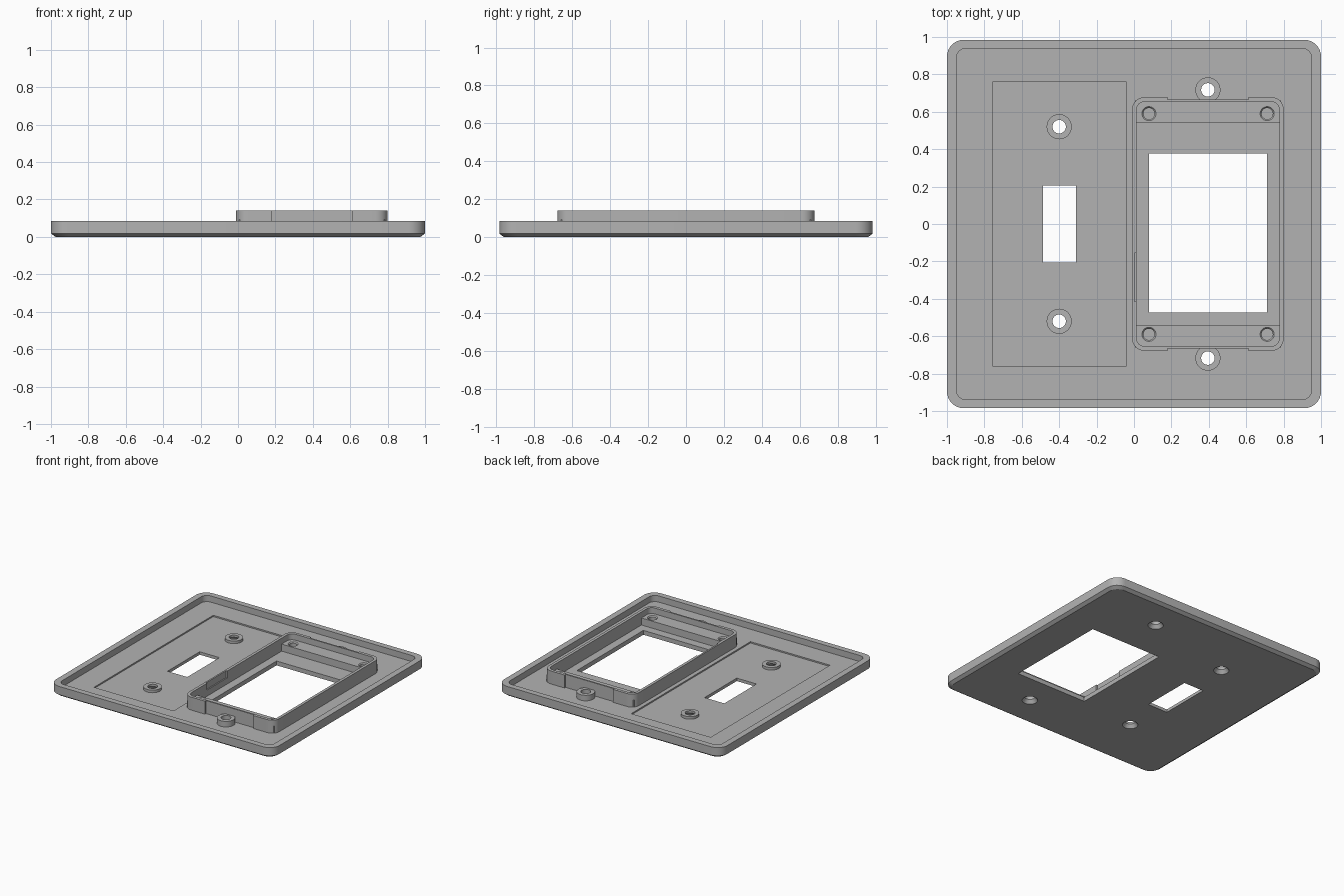
import bpy, bmesh
from math import cos, sin, pi

cube = bpy.data.objects.get("Cube")
if cube:
    bpy.data.objects.remove(cube, do_unlink=True)

GREY = (0.45, 0.45, 0.45, 1)
mat = bpy.data.materials.new("plain grey")
mat.use_nodes = True
mat.diffuse_color = GREY
mat.node_tree.nodes["Principled BSDF"].inputs["Base Color"].default_value = GREY


def rounded_rect(cx, cy, hx, hy, r, steps=8):
    """Outline of a rounded rectangle, counter-clockwise."""
    pts = []
    for k, (sx, sy) in enumerate([(1, 1), (-1, 1), (-1, -1), (1, -1)]):
        for i in range(steps + 1):
            a = (k + i / steps) * pi / 2
            pts.append((cx + sx * (hx - r) + r * cos(a),
                        cy + sy * (hy - r) + r * sin(a)))
    return pts


def circle(cx, cy, r, n=40):
    return [(cx + r * cos(2 * pi * i / n), cy + r * sin(2 * pi * i / n)) for i in range(n)]


def loft(name, layers, ring=False):
    """Skin a list of (outline, z); cap both ends, or join last to first."""
    bm = bmesh.new()
    loops = [[bm.verts.new((x, y, z)) for x, y in pts] for pts, z in layers]
    pairs = list(zip(loops, loops[1:]))
    if ring:
        pairs.append((loops[-1], loops[0]))
    else:
        bm.faces.new(loops[0])
        bm.faces.new(loops[-1])
    for a, b in pairs:
        for i in range(len(a)):
            j = (i + 1) % len(a)
            bm.faces.new((a[i], a[j], b[j], b[i]))
    bmesh.ops.recalc_face_normals(bm, faces=bm.faces)
    mesh = bpy.data.meshes.new(name)
    bm.to_mesh(mesh)
    bm.free()
    mesh.materials.append(mat)
    ob = bpy.data.objects.new(name, mesh)
    bpy.context.collection.objects.link(ob)
    return ob


def box(name, x0, x1, y0, y1, z0, z1):
    pts = [(x0, y0), (x1, y0), (x1, y1), (x0, y1)]
    return loft(name, [(pts, z0), (pts, z1)])


def cut(ob, cutters):
    """Subtract every cutter and bake the result."""
    for c in cutters:
        c.hide_render = True
        m = ob.modifiers.new("cut", 'BOOLEAN')
        m.operation, m.solver, m.object = 'DIFFERENCE', 'EXACT', c
    bpy.context.view_layer.update()
    deps = bpy.context.evaluated_depsgraph_get()
    baked = bpy.data.meshes.new_from_object(ob.evaluated_get(deps))
    ob.modifiers.clear()
    ob.data = baked


FLOOR, RIM, TOP = 0.035, 0.085, 0.14
FX, FHX, FHY = 0.395, 0.405, 0.678      # device frame centre and half sizes

# Wall plate: chamfered face, rounded rim, hollow back
plate = loft("wall_plate", [
    (rounded_rect(0, 0, 0.975, 0.96, 0.07), 0),
    (rounded_rect(0, 0, 1, 0.985, 0.09), 0.018),
    (rounded_rect(0, 0, 1, 0.985, 0.09), RIM),
    (rounded_rect(0, 0, 0.95, 0.938, 0.05), RIM),
    (rounded_rect(0, 0, 0.95, 0.938, 0.05), FLOOR)])

# Screw bosses and their countersunk holes
parts, screw_cutters = [plate], []
for side, cx, cy, top in [("switch", -0.4, 0.52, 0.045), ("device", FX, 0.717, 0.08)]:
    for end, s in [("back", 1), ("front", -1)]:
        boss = loft(f"{side}_boss_{end}", [(circle(cx, s * cy, 0.067), 0.015),
                                           (circle(cx, s * cy, 0.067), top)])
        hole = loft("screw_cutter", [(circle(cx, s * cy, 0.064), -0.01),
                                     (circle(cx, s * cy, 0.036), 0.028),
                                     (circle(cx, s * cy, 0.036), 0.2)])
        cut(boss, [hole])
        parts.append(boss)
        screw_cutters.append(hole)

# Plate openings and the shallow switch recess
openings = [box("recess_cutter", -0.755, -0.043, -0.762, 0.762, 0.024, 0.2),
            box("switch_cutter", -0.487, -0.31, -0.206, 0.206, -0.1, 0.2),
            box("window_cutter", 0.08, 0.712, -0.472, 0.378, -0.1, 0.2)]
cut(plate, openings + screw_cutters)

# Device frame with thinned end walls and a side slot
outer = rounded_rect(FX, 0, FHX, FHY, 0.065)
inner = rounded_rect(FX, 0, FHX - 0.023, FHY - 0.025, 0.042)
frame = loft("device_frame", [(outer, 0.02), (outer, TOP), (inner, TOP), (inner, 0.02)], ring=True)
frame_cutters = [box("slot_cutter", 0.003, 0.05, -0.415, -0.155, 0.085, 0.2)]
for s in (1, -1):
    ya, yb = sorted((s * (FHY - 0.013), s * (FHY + 0.05)))
    frame_cutters.append(box("notch_cutter", 0.178, 0.612, ya, yb, 0, 0.2))
cut(frame, frame_cutters)
parts.append(frame)

# Mounting ledges with blind screw pockets
ledge_cutters = []
for end, s in [("back", 1), ("front", -1)]:
    ya, yb = sorted((s * 0.54, s * (FHY - 0.018)))
    ledge = box(f"mounting_ledge_{end}", 0.005, 0.785, ya, yb, 0.02, 0.092)
    pockets = [loft("pocket_cutter", [(circle(x, s * 0.59, 0.03), 0.05),
                                      (circle(x, s * 0.59, 0.03), 0.084),
                                      (circle(x, s * 0.59, 0.038), 0.0925),
                                      (circle(x, s * 0.59, 0.038), 0.2)])
               for x in (0.08, 0.712)]
    cut(ledge, pockets)
    ledge_cutters += pockets
    parts.append(ledge)

# Remove helpers, then smooth the rounded walls
for c in openings + screw_cutters + frame_cutters + ledge_cutters:
    bpy.data.objects.remove(c, do_unlink=True)
bpy.ops.object.select_all(action='DESELECT')
for ob in parts:
    ob.select_set(True)
bpy.context.view_layer.objects.active = plate
bpy.ops.object.shade_smooth_by_angle(angle=0.5)
